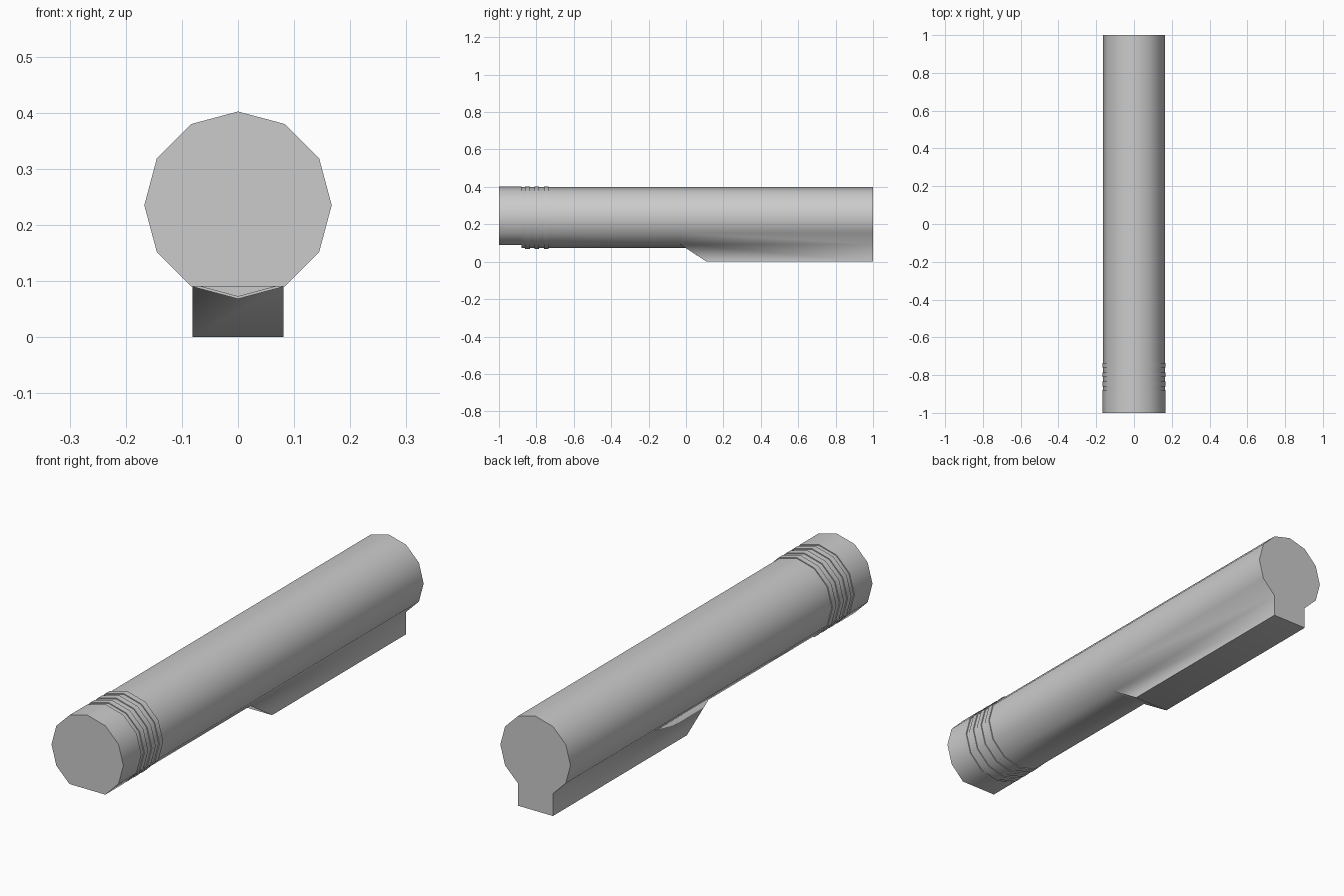
import bpy, bmesh, math

if "Cube" in bpy.data.objects:
    bpy.data.objects.remove(bpy.data.objects["Cube"], do_unlink=True)

SIDES = 12
BOTTOM = 6            # index of the lowest point in each ring
AXIS_Z = 0.235
BODY_R, RING_R = 0.163, 0.167

grey = bpy.data.materials.new("metal_grey")
grey.use_nodes = True
colour = (0.6, 0.6, 0.6, 1)
grey.diffuse_color = colour
grey.node_tree.nodes["Principled BSDF"].inputs["Base Color"].default_value = colour


def add_ring(bm, y, r):
    """Twelve-sided ring around the tube axis, starting at the top."""
    turn = 2 * math.pi / SIDES
    return [bm.verts.new((r * math.sin(i * turn), y, AXIS_Z + r * math.cos(i * turn)))
            for i in range(SIDES)]


def bridge(bm, a, b, skip=()):
    for i in range(SIDES):
        if i not in skip:
            j = (i + 1) % SIDES
            bm.faces.new((a[i], a[j], b[j], b[i]))


def finish(bm, name):
    bmesh.ops.recalc_face_normals(bm, faces=bm.faces)
    mesh = bpy.data.meshes.new(name)
    bm.to_mesh(mesh)
    bm.free()
    mesh.materials.append(grey)
    obj = bpy.data.objects.new(name, mesh)
    bpy.context.collection.objects.link(obj)
    bpy.ops.object.select_all(action="DESELECT")
    obj.select_set(True)
    bpy.context.view_layer.objects.active = obj
    bpy.ops.object.shade_smooth_by_angle(angle=math.radians(50))


# Front collar, flattened underneath
bm = bmesh.new()
front, back = add_ring(bm, -1, RING_R), add_ring(bm, -0.88, RING_R)
for ring in (front, back):
    ring[BOTTOM].co.z = ring[BOTTOM - 1].co.z
bridge(bm, front, back)
bm.faces.new(front)
bm.faces.new(back)
finish(bm, "front_collar")

# Tube with three raised bands
bm = bmesh.new()
stations = [(-0.88, BODY_R)]
for start in (-0.86, -0.81, -0.76):
    end = start + 0.025
    stations += [(start, BODY_R), (start, RING_R), (end, RING_R), (end, BODY_R)]
stations.append((-0.033, BODY_R))
rings = [add_ring(bm, y, r) for y, r in stations]
bm.faces.new(rings[0])
for a, b in zip(rings, rings[1:]):
    bridge(bm, a, b)

# Rear of the tube, flowing into the rail below
start, rear = rings[-1], add_ring(bm, 1, BODY_R)
start[BOTTOM].co.y = 0
bridge(bm, start, rear, skip=(BOTTOM - 1, BOTTOM))
r0, l0 = start[BOTTOM - 1], start[BOTTOM + 1]
r1, l1 = rear[BOTTOM - 1], rear[BOTTOM + 1]
bm.verts.remove(rear[BOTTOM])
foot = [bm.verts.new((v.co.x, y, 0)) for v, y in ((r0, 0.11), (l0, 0.11), (r1, 1), (l1, 1))]
bm.faces.new((start[BOTTOM], r0, foot[0], foot[1], l0))       # ramp
bm.faces.new((r0, r1, foot[2], foot[0]))                      # rail sides
bm.faces.new((l0, l1, foot[3], foot[1]))
bm.faces.new((foot[0], foot[2], foot[3], foot[1]))            # rail underside
bm.faces.new(rear[:BOTTOM] + [foot[2], foot[3]] + rear[BOTTOM + 1:])
finish(bm, "tube_with_rail")
